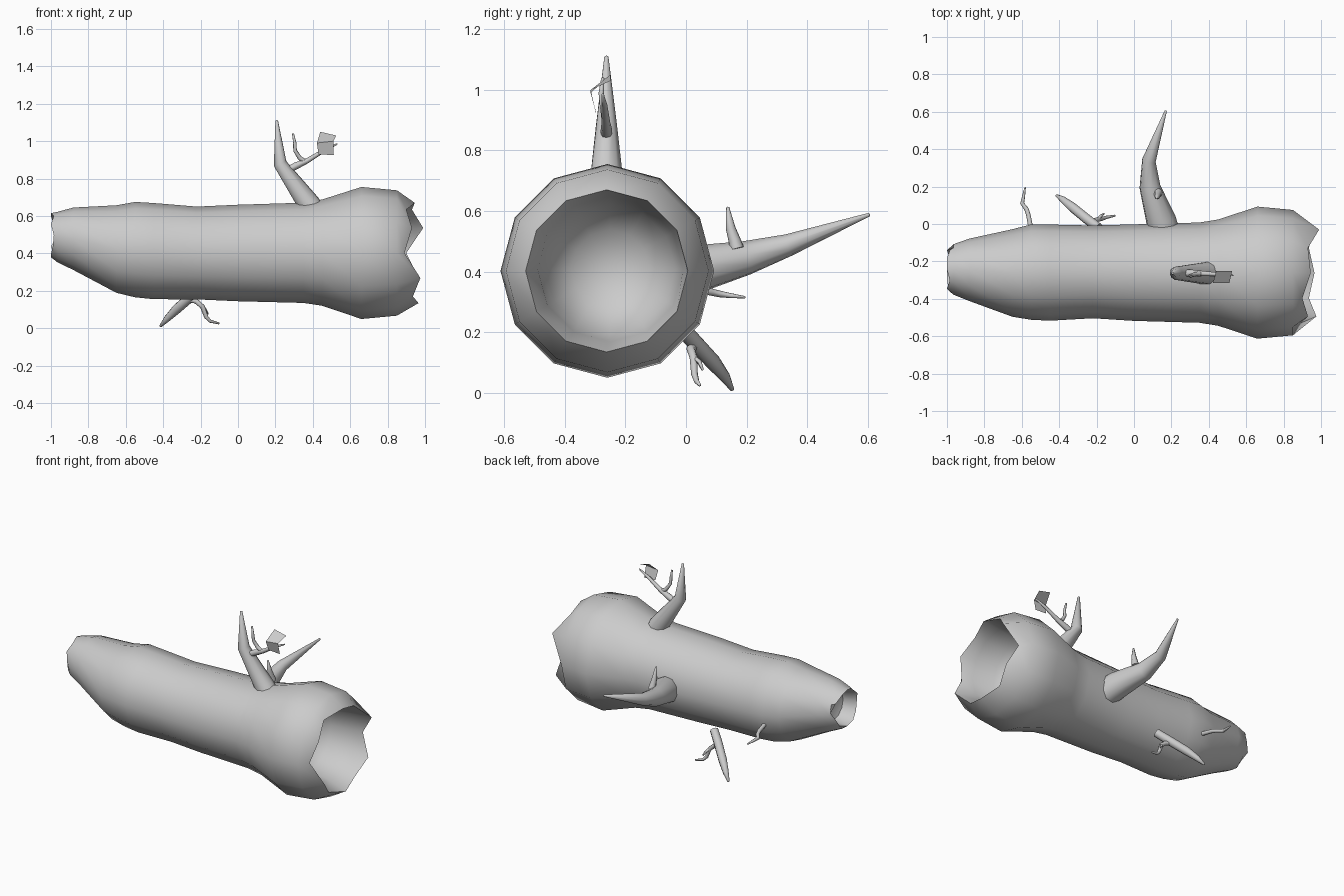
import bpy, bmesh
from math import cos, sin, pi, radians
from mathutils import Vector


def finish(name, bm, angle=45):
    bmesh.ops.recalc_face_normals(bm, faces=bm.faces)
    me = bpy.data.meshes.new(name)
    bm.to_mesh(me)
    bm.free()
    me.shade_smooth()
    me.set_sharp_from_angle(angle=radians(angle))
    ob = bpy.data.objects.new(name, me)
    bpy.context.collection.objects.link(ob)
    return ob


def skin(bm, rings):
    for a, b in zip(rings, rings[1:]):
        n = len(a)
        for i in range(n):
            bm.faces.new((a[i], a[(i + 1) % n], b[(i + 1) % n], b[i]))


def fan(bm, ring, tip):
    v = bm.verts.new(tip)
    for i in range(len(ring)):
        bm.faces.new((ring[i], ring[(i + 1) % len(ring)], v))


def log_ring(bm, x, y, z, r):
    # x may be a list, giving a jagged ring
    xs = x if isinstance(x, list) else [x] * 12
    return [bm.verts.new((xs[i], y + r * cos(i * pi / 6), z + r * sin(i * pi / 6)))
            for i in range(12)]


def branch(name, pts, sides=8):
    # tapered tube along (x, y, z, radius) points
    bm = bmesh.new()
    ps = [Vector(p[:3]) for p in pts]
    u, rings = None, []
    for i, p in enumerate(ps):
        t = (ps[min(i + 1, len(ps) - 1)] - ps[max(i - 1, 0)]).normalized()
        u = t.orthogonal() if u is None else u - t * u.dot(t)
        u.normalize()
        w = t.cross(u)
        rings.append([bm.verts.new(p + pts[i][3] * (u * cos(2 * pi * k / sides)
                                                    + w * sin(2 * pi * k / sides)))
                      for k in range(sides)])
    skin(bm, rings)
    fan(bm, rings[0], ps[0])
    fan(bm, rings[-1], ps[-1] + (ps[-1] - ps[-2]).normalized() * pts[-1][3] * 0.5)
    return finish(name, bm, 60)


# hollow log: left cavity, left broken rim, bark, right broken rim, right cavity
left_rim = [-.96, -.985, -1, -1, -.985, -1, -.985, -.99, -1, -1, -.985, -1]
right_rim = [.90, .99, .93, .945, .90, .93, .89, .975, .935, .965, .935, .965]
stations = [
    (-.90, -.24, .488, .10),
    (left_rim, -.243, .497, .118),
    (-.965, -.243, .487, .135),
    (-.88, -.245, .478, .167),
    (-.65, -.262, .423, .234),
    (-.55, -.257, .420, .255),
    (-.45, -.260, .412, .257),
    (-.22, -.256, .402, .248),
    (0, -.260, .402, .258),
    (.35, -.260, .403, .268),
    (.45, -.260, .404, .284),
    (.66, -.260, .402, .353),
    (.85, -.260, .402, .335),
    (right_rim, -.262, .402, .268),
    (.84, -.25, .408, .240),
    (.70, -.25, .408, .215),
    (.60, -.25, .408, .13),
]
bm = bmesh.new()
rings = [log_ring(bm, *s) for s in stations]
skin(bm, rings)
fan(bm, rings[0], (-.86, -.24, .488))
fan(bm, rings[-1], (.57, -.25, .408))
finish("hollow_log", bm, 50)

# upper branch with forked twig
branch("top_branch", [(.405, -.263, .62, .066), (.375, -.263, .67, .06),
                      (.225, -.263, .88, .036), (.207, -.263, 1.11, .007)], 10)
branch("top_twig", [(.255, -.263, .84, .018), (.31, -.263, .868, .019),
                    (.37, -.265, .895, .014), (.46, -.27, .95, .010),
                    (.53, -.275, .985, .004)])
branch("top_twig_fork", [(.36, -.265, .89, .012), (.33, -.268, .91, .012),
                         (.305, -.275, .95, .010), (.304, -.28, .99, .009),
                         (.294, -.275, 1.04, .005)])

# folded leaf
bm = bmesh.new()
rows = [((.44, -.25, 1.05), (.525, -.25, 1.03)),
        ((.422, -.315, .99), (.51, -.315, 1.0)),
        ((.43, -.298, .93), (.512, -.298, .925))]
v = [[bm.verts.new(p) for p in row] for row in rows]
for a, b in zip(v, v[1:]):
    bm.faces.new((a[0], a[1], b[1], b[0]))
finish("leaf", bm, 20)

# back branch with stub twig
branch("back_branch", [(.165, -.06, .38, .085), (.145, .02, .405, .082),
                       (.085, .20, .445, .057), (.08, .34, .488, .037),
                       (.17, .605, .588, .006)], 10)
branch("back_twig", [(.13, .168, .475, .024), (.127, .16, .505, .020),
                     (.124, .147, .545, .016), (.12, .138, .612, .005)])

# lower branch with crooked twig
branch("lower_branch", [(-.19, -.02, .22, .026), (-.25, .025, .17, .027),
                        (-.33, .09, .10, .026), (-.38, .13, .05, .018),
                        (-.415, .153, .01, .007)])
branch("lower_twig", [(-.27, .035, .155, .014), (-.225, .015, .145, .014),
                      (-.19, .025, .115, .013), (-.17, .028, .06, .011),
                      (-.15, .035, .038, .009), (-.10, .045, .025, .005)])
branch("lower_twig_fork", [(-.195, .02, .12, .010), (-.175, .045, .10, .008),
                           (-.16, .055, .075, .004)], 6)

# small twig near the narrow end
branch("end_twig", [(-.55, -.03, .35, .013), (-.565, .05, .34, .012),
                    (-.575, .08, .333, .012), (-.598, .11, .326, .011),
                    (-.59, .15, .32, .008), (-.582, .195, .315, .004)])
